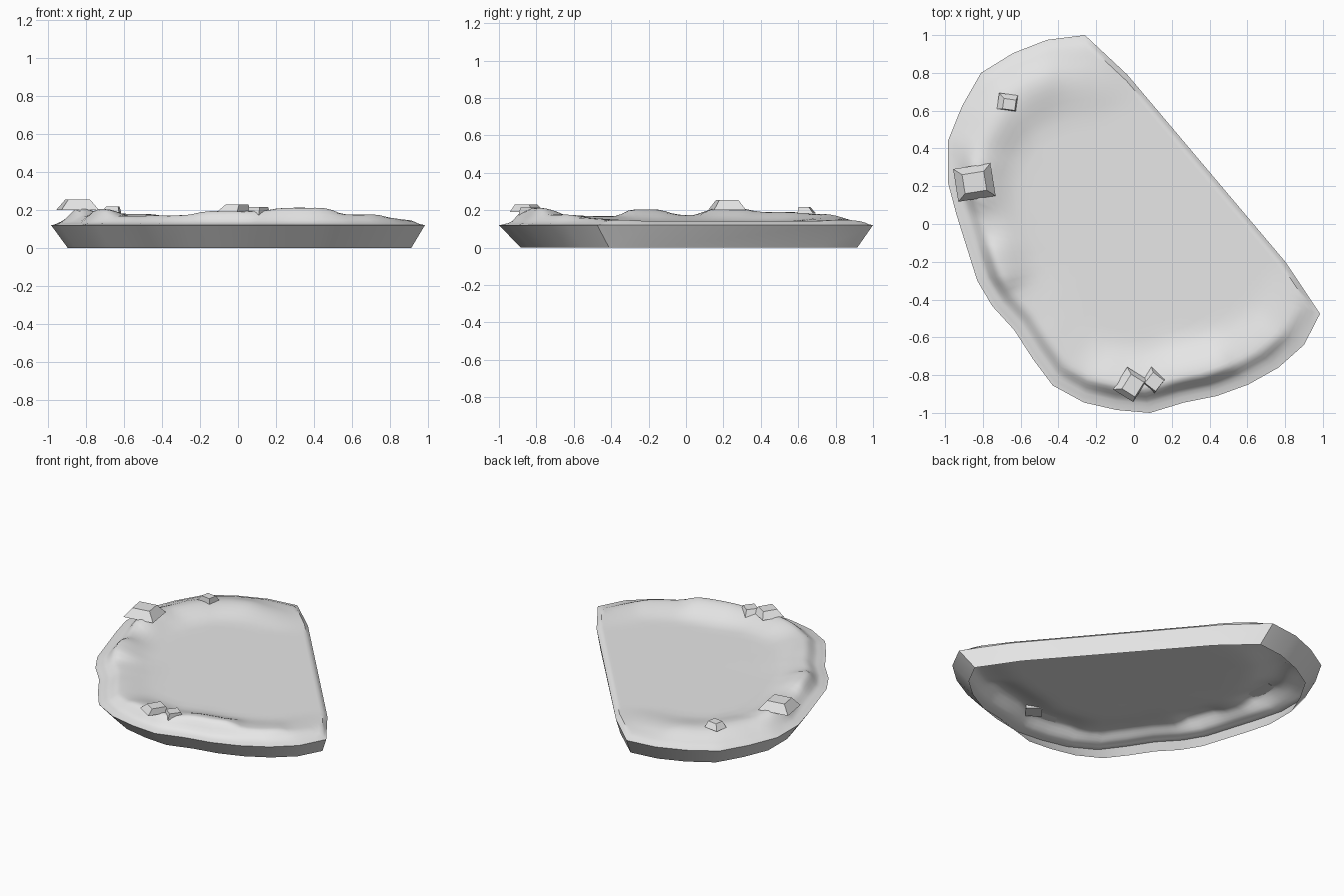
import bpy, bmesh, math
from mathutils import Vector, Matrix

if "Cube" in bpy.data.objects:
    bpy.data.objects.remove(bpy.data.objects["Cube"])

# One pale grey for everything
grey = bpy.data.materials.new("pale_grey")
grey.diffuse_color = (0.8, 0.8, 0.8, 1)
grey.use_nodes = True
grey.node_tree.nodes["Principled BSDF"].inputs["Base Color"].default_value = grey.diffuse_color

# Plan outline: curved shore first, then the straight cut side
SHORE = [(-.26, 1), (-.46, .975), (-.64, .905), (-.81, .8), (-.91, .625), (-.985, .44),
         (-.985, .22), (-.94, .05), (-.83, -.3), (-.75, -.435), (-.635, -.56),
         (-.535, -.715), (-.43, -.855), (-.265, -.945), (-.09, -.985), (.085, -1),
         (.265, -.945), (.44, -.91), (.605, -.85), (.765, -.76), (.9, -.64), (.985, -.475)]
CUT = [(.805, -.205), (-.035, .79)]
OUTLINE = [Vector(p) for p in SHORE + CUT]
EDGE_Z, FLOOR_Z = .12, .142

# Crest heights around the raised rim (x, y, z)
CREST = [(-.26, .85, .165), (-.6, .77, .18), (-.78, .5, .19), (-.85, .2, .21),
         (-.86, 0, .172), (-.76, -.24, .205), (-.6, -.45, .168), (-.4, -.7, .172),
         (0, -.84, .195), (.35, -.78, .212), (.65, -.66, .176), (.85, -.5, .165)]


def finish(name, bm, angle=None):
    bmesh.ops.recalc_face_normals(bm, faces=bm.faces)
    me = bpy.data.meshes.new(name)
    bm.to_mesh(me)
    bm.free()
    me.materials.append(grey)
    ob = bpy.data.objects.new(name, me)
    bpy.context.collection.objects.link(ob)
    if angle:
        bpy.ops.object.select_all(action='DESELECT')
        ob.select_set(True)
        bpy.context.view_layer.objects.active = ob
        bpy.ops.object.shade_smooth_by_angle(angle=math.radians(angle))
    return ob


def bridge(bm, a, b):
    n = len(a)
    for i in range(n):
        j = (i + 1) % n
        bm.faces.new((a[i], a[j], b[j], b[i]))


def seg_dist(p, a, b):
    ab = b - a
    t = max(0, min(1, (p - a).dot(ab) / ab.length_squared))
    return (p - a - ab * t).length


def ramp(x, lo, hi):
    t = max(0, min(1, (x - lo) / (hi - lo)))
    return t * t * (3 - 2 * t)


def height(p):
    n = len(SHORE)
    d = min(seg_dist(p, OUTLINE[i], OUTLINE[i + 1]) for i in range(n - 1))
    ring = OUTLINE[n - 1:] + OUTLINE[:1]
    dl = min(seg_dist(p, ring[i], ring[i + 1]) for i in range(len(ring) - 1))
    w = [1 / ((p - Vector(c[:2])).length ** 4 + 1e-5) for c in CREST]
    peak = sum(c[2] * k for c, k in zip(CREST, w)) / sum(w)
    soft = ramp(p.y, .1, .6)                 # back shore rises more gently
    start, top = .045 * (1 - soft), .13 + .08 * soft
    shelf = EDGE_Z + .01 * ramp(d, 0, .05)
    rise = ramp(d, start, top)
    fall = ramp(d, top, top + .24)
    z = shelf + (peak - shelf) * rise + (FLOOR_Z - peak) * fall
    z = FLOOR_Z + (z - FLOOR_Z) * (.25 + .75 * ramp(dl, 0, .3)) if z > FLOOR_Z else z
    return EDGE_Z + (z - EDGE_Z) * min(1, dl / .025)


# Slanted side wall, open underneath
bm = bmesh.new()
upper = [bm.verts.new((p.x, p.y, EDGE_Z)) for p in OUTLINE]
lower = [bm.verts.new((.919 * p.x + .008, .9 * p.y + .016, 0)) for p in OUTLINE]
bridge(bm, lower, upper)
finish("side_wall", bm, 30)

# Rolling ground surface: rings shrinking to the middle
samples = []
for i, a in enumerate(OUTLINE):
    b = OUTLINE[(i + 1) % len(OUTLINE)]
    k = max(2, math.ceil((b - a).length / .06))
    samples += [a.lerp(b, j / k) for j in range(k)]
centre = Vector((-.15, -.15))
bm = bmesh.new()
previous = None
for t in (1, .982, .965, .94, .92, .9, .88, .86, .84, .81, .78, .75, .71, .67, .62, .56, .48, .3):
    ring = []
    for s in samples:
        p = centre.lerp(s, t)
        ring.append(bm.verts.new((p.x, p.y, EDGE_Z if t == 1 else height(p))))
    if previous:
        bridge(bm, previous, ring)
    previous = ring
bm.faces.new(previous)
finish("ground_surface", bm, 40)


# Faceted tapered rocks on the rim
def rock(name, x, y, z0, z1, sx, sy, turn, taper, shift=(0, 0)):
    bm = bmesh.new()
    bmesh.ops.create_cube(bm, size=1)
    for v in bm.verts:
        if v.co.z > 0:
            v.co.x *= taper
            v.co.y *= taper
    bm.transform(Matrix.Translation((x, y, (z0 + z1) / 2))
                 @ Matrix.Rotation(math.radians(turn), 4, 'Z')
                 @ Matrix.Diagonal((sx, sy, z1 - z0, 1)))
    for v in bm.verts:
        if v.co.z > (z0 + z1) / 2:
            v.co.x += shift[0]
            v.co.y += shift[1]
    finish(name, bm)


rock("large_rock", -.845, .22, .2, .255, .2, .175, 9, .58)
rock("small_rock", -.67, .645, .183, .217, .1, .085, -8, .65, (.01, -.012))
rock("front_rock", -.02, -.85, .19, .23, .14, .125, 58, .65, (.015, -.005))
rock("front_rock_small", .1, -.825, .173, .215, .1, .1, 52, .72, (.008, -.01))
